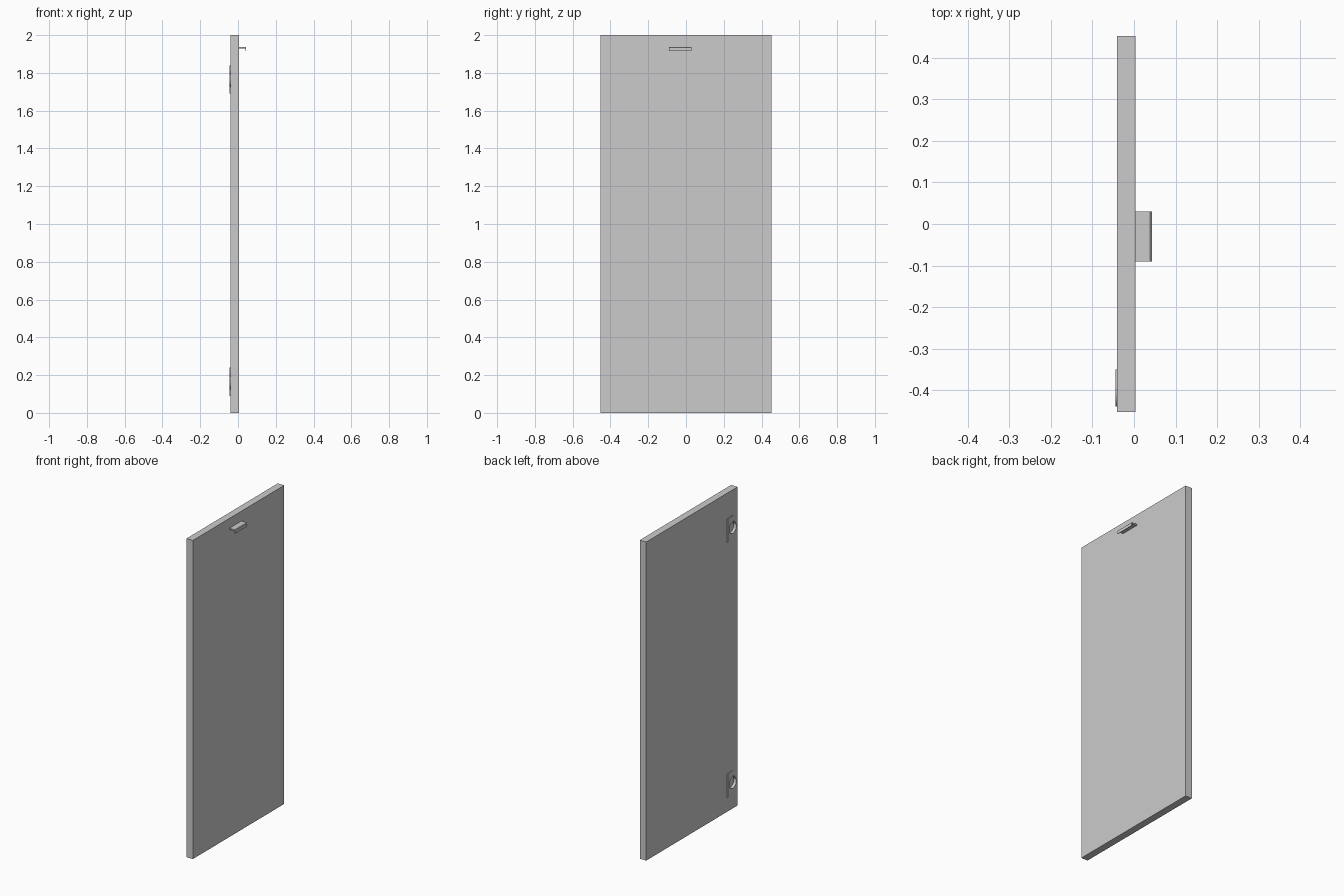
import bpy, bmesh, math

if "Cube" in bpy.data.objects:
    bpy.data.objects.remove(bpy.data.objects["Cube"])

X_BACK, X_FRONT = -0.041, 0.004      # panel faces
HINGE_Y, HINGE_Z = -0.40, (0.165, 1.765)


def extrude(name, pts, vec):
    """Solid from a planar outline swept along vec."""
    bm = bmesh.new()
    face = bm.faces.new([bm.verts.new(p) for p in pts])
    res = bmesh.ops.extrude_face_region(bm, geom=[face], use_keep_orig=True)
    verts = [g for g in res["geom"] if isinstance(g, bmesh.types.BMVert)]
    bmesh.ops.translate(bm, verts=verts, vec=vec)
    bmesh.ops.recalc_face_normals(bm, faces=bm.faces)
    me = bpy.data.meshes.new(name)
    bm.to_mesh(me)
    bm.free()
    ob = bpy.data.objects.new(name, me)
    bpy.context.collection.objects.link(ob)
    return ob


def arc(x, z, r, a0, a1, n):
    return [(x, HINGE_Y + r * math.cos(math.radians(a0 + (a1 - a0) * i / n)),
             z + r * math.sin(math.radians(a0 + (a1 - a0) * i / n)))
            for i in range(n + 1)]


def cut(ob, cutter):
    m = ob.modifiers.new("cup_hole", "BOOLEAN")
    m.operation, m.solver, m.object = "DIFFERENCE", "EXACT", cutter


# Door panel
panel = extrude("door_panel",
                [(X_BACK, -0.453, 0), (X_BACK, 0.453, 0),
                 (X_BACK, 0.453, 2), (X_BACK, -0.453, 2)],
                (X_FRONT - X_BACK, 0, 0))

# Pull handle: flat tab with a lip turned down
prof = [(X_FRONT, 1.930), (0.037, 1.930), (0.039, 1.928), (0.039, 1.915),
        (0.043, 1.915), (0.043, 1.934), (0.039, 1.938), (X_FRONT, 1.938)]
extrude("pull_handle", [(x, -0.09, z) for x, z in prof], (0, 0.12, 0))

# Hinge plates with bored round cups
for label, z in zip(("lower", "upper"), HINGE_Z):
    x = -0.045
    outline = ([(x, HINGE_Y, z + 0.075)] + arc(x, z, 0.04, 90, 270, 24)
               + [(x, HINGE_Y, z - 0.075), (x, -0.35, z - 0.075), (x, -0.35, z + 0.075)])
    plate = extrude(label + "_hinge_plate", outline, (X_BACK - x, 0, 0))
    bore = extrude(label + "_cup_cutter", arc(-0.06, z, 0.035, 0, 348.75, 31),
                   (0.033, 0, 0))
    bore.hide_render = True
    bore.hide_set(True)
    cut(plate, bore)
    cut(panel, bore)
